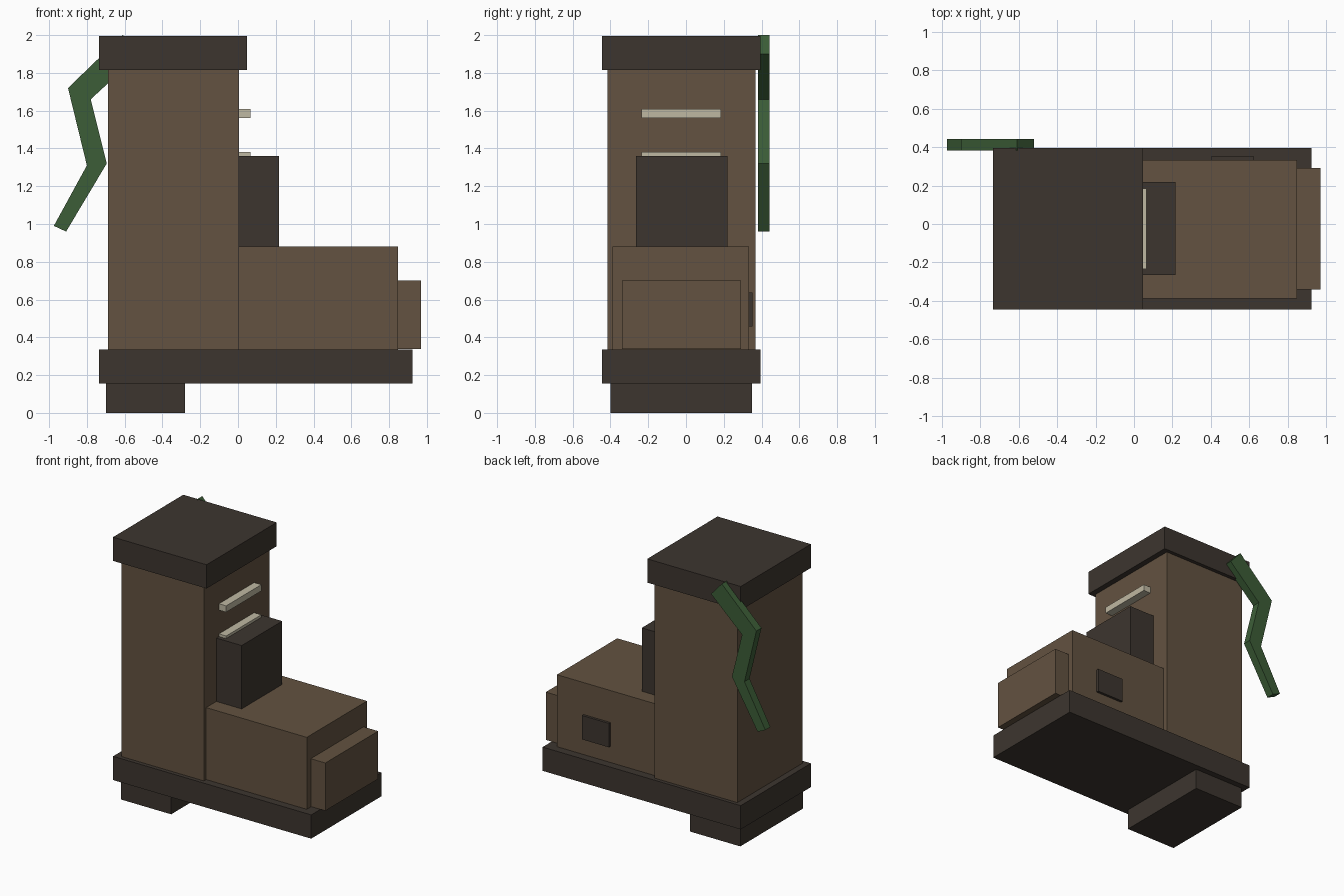
import bpy
import bmesh

if "Cube" in bpy.data.objects:
    bpy.data.objects.remove(bpy.data.objects["Cube"])


def material(name, rgb):
    m = bpy.data.materials.new(name)
    m.diffuse_color = (*rgb, 1.0)
    m.use_nodes = True
    m.node_tree.nodes["Principled BSDF"].inputs["Base Color"].default_value = m.diffuse_color
    return m


BROWN = material("brown", (0.125, 0.085, 0.052))
DARK = material("dark brown", (0.046, 0.036, 0.028))
CREAM = material("cream", (0.52, 0.48, 0.36))
GREEN = material("green", (0.045, 0.11, 0.038))


def finish(name, bm, mat):
    bmesh.ops.recalc_face_normals(bm, faces=bm.faces)
    mesh = bpy.data.meshes.new(name)
    bm.to_mesh(mesh)
    bm.free()
    mesh.materials.append(mat)
    ob = bpy.data.objects.new(name, mesh)
    bpy.context.collection.objects.link(ob)
    return ob


def box(name, x, y, z, mat):
    """Box given by its (min, max) range along each axis."""
    bm = bmesh.new()
    bmesh.ops.create_cube(bm, size=1)
    for v in bm.verts:
        v.co = [r[0] if c < 0 else r[1] for c, r in zip(v.co, (x, y, z))]
    return finish(name, bm, mat)


# Sole, heel and top cuff
box("sole", (-0.735, 0.925), (-0.445, 0.395), (0.155, 0.335), DARK)
box("heel", (-0.70, -0.28), (-0.40, 0.35), (0.0, 0.155), DARK)
box("cuff", (-0.735, 0.048), (-0.445, 0.395), (1.815, 1.995), DARK)

# Shaft, foot and toe
box("shaft", (-0.687, 0.005), (-0.415, 0.367), (0.335, 1.815), BROWN)
box("foot", (0.005, 0.848), (-0.388, 0.333), (0.335, 0.88), BROWN)
box("toe", (0.848, 0.97), (-0.34, 0.292), (0.338, 0.70), BROWN)

# Tongue and side patch
box("tongue", (0.005, 0.217), (-0.266, 0.219), (0.88, 1.36), DARK)
box("side_patch", (0.40, 0.625), (0.333, 0.352), (0.457, 0.638), DARK)

# Laces
for i, z in enumerate((1.332, 1.56)):
    box(f"lace_{i + 1}", (0.005, 0.065), (-0.235, 0.186), (z, z + 0.048), CREAM)

# Bent vine: pairs of outer and inner edge points in x, z, joined into a strip
pairs = [((-0.61, 2.0), (-0.52, 1.90)), ((-0.90, 1.72), (-0.78, 1.66)),
         ((-0.80, 1.31), (-0.695, 1.32)), ((-0.975, 0.99), (-0.91, 0.96))]
bm = bmesh.new()
rings = []
for (ax, az), (bx, bz) in pairs:
    rings.append([bm.verts.new(p) for p in ((ax, 0.382, az), (bx, 0.382, bz),
                                            (bx, 0.443, bz), (ax, 0.443, az))])
for lo, hi in zip(rings, rings[1:]):
    for k in range(4):
        n = (k + 1) % 4
        bm.faces.new((lo[k], lo[n], hi[n], hi[k]))
for ring in (rings[0], rings[-1]):
    bm.faces.new(ring)
finish("vine", bm, GREEN)
